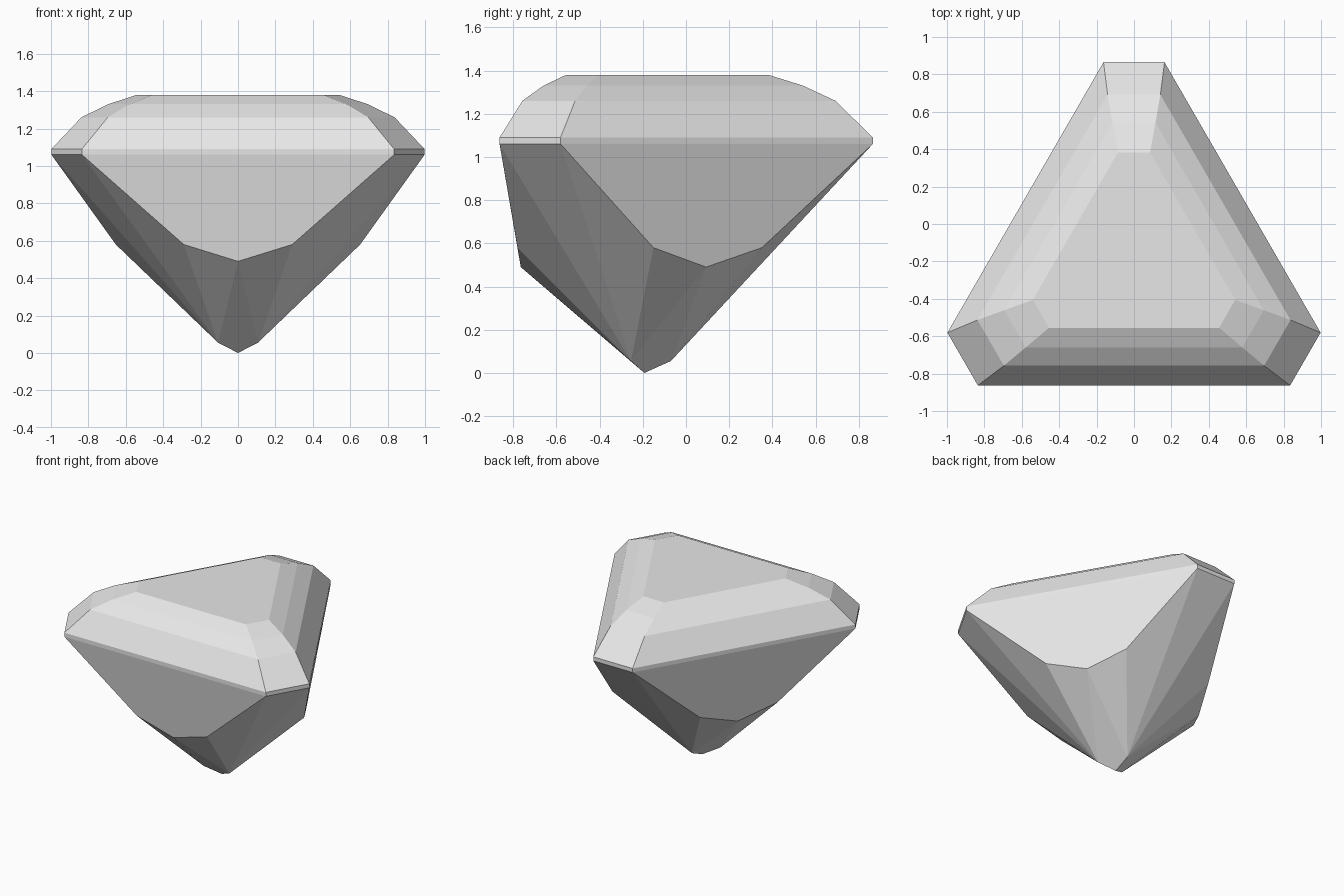
import bpy
import bmesh
from math import radians
from mathutils import Matrix, Vector

cube = bpy.data.objects.get("Cube")
if cube:
    bpy.data.objects.remove(cube)

CENTRE = Vector((0, -0.193, 0))

stone = bpy.data.materials.new("pale grey stone")
stone.use_nodes = True
colour = (0.8, 0.8, 0.8, 1)
stone.diffuse_color = colour
stone.node_tree.nodes["Principled BSDF"].inputs["Base Color"].default_value = colour

bm = bmesh.new()


def around(x, y, z):
    """Three vertices, one per side of the gem."""
    return [bm.verts.new(Matrix.Rotation(radians(-120 * k), 3, "Z") @ Vector((x, y, z)) + CENTRE)
            for k in range(3)]


def ring(half_width, reach, z):
    """Truncated triangle, clockwise from the back tip."""
    left, right = around(-half_width, reach, z), around(half_width, reach, z)
    return [v for pair in zip(left, right) for v in pair]


# Girdle and stepped crown: tip half width, tip reach, height
steps = [(0.163, 1.058, 1.06), (0.163, 1.058, 1.09), (0.141, 0.885, 1.26),
         (0.115, 0.735, 1.33), (0.086, 0.575, 1.38)]
rings = [ring(*s) for s in steps]
for low, high in zip(rings, rings[1:]):
    for i in range(6):
        j = (i + 1) % 6
        bm.faces.new((low[i], low[j], high[j], high[i]))
bm.faces.new(rings[-1])

# Pavilion: large side facets, narrow corner facets and the point
girdle = rings[0]
side_a = around(0.29, -0.587, 0.58)
side_b = around(-0.29, -0.587, 0.58)
side_mid = around(0, -0.572, 0.49)
culet_corner = around(0, 0.123, 0.055)
point = bm.verts.new(CENTRE)
for k in range(3):
    # The side opposite tip k runs between the next two tips
    n, p = (k + 1) % 3, (k + 2) % 3
    start, end = girdle[2 * n + 1], girdle[2 * p]
    tip_n, tip_p = culet_corner[n], culet_corner[p]
    a, b, m = side_a[k], side_b[k], side_mid[k]
    bm.faces.new((start, end, b, m, a))
    bm.faces.new((start, a, tip_n))
    bm.faces.new((a, m, tip_n))
    bm.faces.new((end, tip_p, b))
    bm.faces.new((b, tip_p, m))
    bm.faces.new((m, tip_p, point, tip_n))
    bm.faces.new((girdle[2 * k], girdle[2 * k + 1], culet_corner[k]))

bmesh.ops.recalc_face_normals(bm, faces=bm.faces)
mesh = bpy.data.meshes.new("gemstone")
bm.to_mesh(mesh)
bm.free()
mesh.materials.append(stone)
gem = bpy.data.objects.new("gemstone", mesh)
bpy.context.collection.objects.link(gem)
